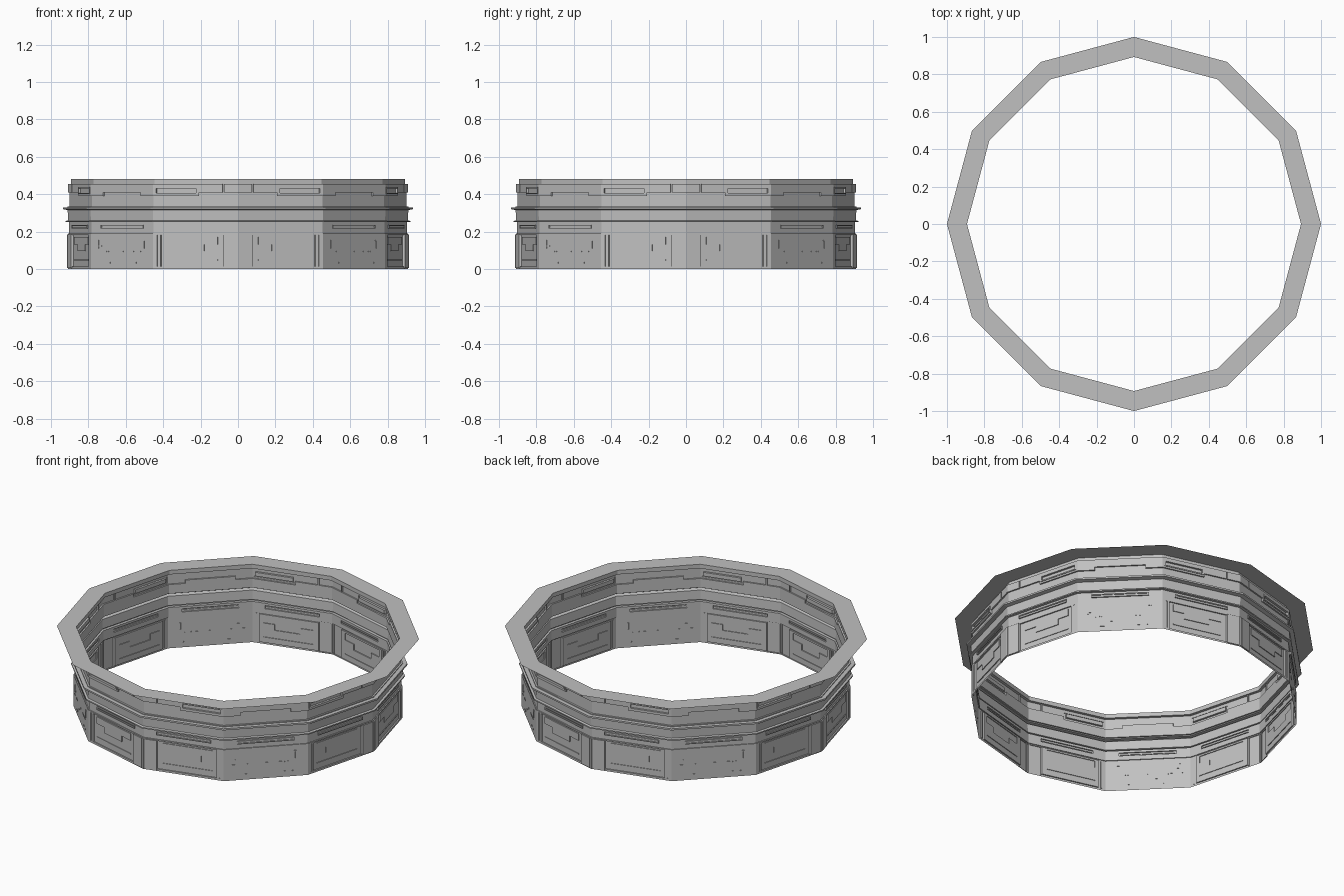
import bpy, bmesh, random
from math import cos, sin, radians
from mathutils import Vector

if "Cube" in bpy.data.objects:
    bpy.data.objects.remove(bpy.data.objects["Cube"], do_unlink=True)

random.seed(4)
SIDES = 12
GREY = (0.53, 0.53, 0.53, 1)
metal = bpy.data.materials.new("light grey metal")
metal.use_nodes = True
metal.diffuse_color = GREY
metal.node_tree.nodes["Principled BSDF"].inputs["Base Color"].default_value = GREY


def corner(i):
    a = radians(360 / SIDES * i)
    return Vector((cos(a), sin(a), 0))


def point(side, f, r, z):
    """Point at fraction f along one side of the twelve-sided ring."""
    return corner(side).lerp(corner(side + 1), f) * r + Vector((0, 0, z))


def finish(name, bm):
    bmesh.ops.remove_doubles(bm, verts=bm.verts, dist=0.0001)
    mesh = bpy.data.meshes.new(name)
    bm.to_mesh(mesh)
    bm.free()
    mesh.materials.append(metal)
    bpy.context.collection.objects.link(bpy.data.objects.new(name, mesh))


def quad(bm, points):
    bm.faces.new([bm.verts.new(p) for p in points])


def ring(name, profile):
    """Sheet lofted round the ring through (radius, height) points."""
    bm = bmesh.new()
    for i in range(SIDES):
        for (r0, z0), (r1, z1) in zip(profile, profile[1:]):
            quad(bm, [point(i, 0, r0, z0), point(i, 1, r0, z0),
                      point(i, 1, r1, z1), point(i, 0, r1, z1)])
    finish(name, bm)


def embossed_side(bm, side, r, z0, z1, rects):
    """One wall side with rectangles pushed in or out; later ones win."""
    fs = sorted({0, 1} | {f for q in rects for f in q[:2]})
    zs = sorted({z0, z1} | {z for q in rects for z in q[2:4]})

    def offset(a, b):
        if b < 0 or b >= len(zs) - 1:
            return 0
        f, z = (fs[a] + fs[a + 1]) / 2, (zs[b] + zs[b + 1]) / 2
        found = [q[4] for q in rects if q[0] < f < q[1] and q[2] < z < q[3]]
        return found[-1] if found else 0

    for a in range(len(fs) - 1):
        f0, f1 = fs[a], fs[a + 1]
        for b in range(len(zs)):
            o, below = offset(a, b), offset(a, b - 1)
            if o != below:
                quad(bm, [point(side, f0, r + below, zs[b]), point(side, f1, r + below, zs[b]),
                          point(side, f1, r + o, zs[b]), point(side, f0, r + o, zs[b])])
            if b == len(zs) - 1:
                continue
            lo, hi = zs[b], zs[b + 1]
            quad(bm, [point(side, f0, r + o, lo), point(side, f1, r + o, lo),
                      point(side, f1, r + o, hi), point(side, f0, r + o, hi)])
            if a + 2 < len(fs) and offset(a + 1, b) != o:
                n = offset(a + 1, b)
                quad(bm, [point(side, f1, r + o, lo), point(side, f1, r + n, lo),
                          point(side, f1, r + n, hi), point(side, f1, r + o, hi)])


def wall(name, r, z0, z1, framed, plain):
    """Each quarter has a framed side, a plain side and a mirrored framed side."""
    mirrored = [(1 - q[1], 1 - q[0], *q[2:]) for q in framed]
    bm = bmesh.new()
    for i in range(SIDES):
        embossed_side(bm, i, r, z0, z1, (framed, plain, mirrored)[i % 3])
    finish(name, bm)


# Lower wall: corner pillars, sunken panels with a stepped plate, small vents
panel = [
    (0, 0.17, 0.005, 0.185, 0.006),
    (0.012, 0.02, 0.005, 0.185, 0),
    (0.17, 0.91, 0.012, 0.182, -0.008),
    (0.24, 0.86, 0.13, 0.172, -0.003),
    (0.40, 0.72, 0.095, 0.13, -0.003),
    (0.24, 0.86, 0.045, 0.05, -0.004),
    (0.94, 0.955, 0.012, 0.182, -0.005),
]
vents = []
for _ in range(16):
    f = random.uniform(0.08, 0.88)
    z = random.choice((0.03, 0.06, 0.09, 0.12, 0.15))
    vents.append((f, f + random.choice((0.012, 0.03, 0.05)), z, z + 0.006, 0.003))
for f in (0.12, 0.85):
    vents.append((f, f + 0.01, 0.11, 0.155, 0.003))
wall("lower_wall", 0.909, 0, 0.19, panel, vents)

# Middle wall: one long raised bar on each side
bar = [(0.16, 0.84, 0.217, 0.236, 0.008), (0.17, 0.83, 0.223, 0.230, 0.003)]
wall("middle_wall", 0.903, 0.19, 0.25, bar, bar)

# Upper wall: stepped raised plate and a sunken window slot
upper_framed = [
    (0.18, 0.46, 0.41, 0.455, 0.009),
    (0.46, 1, 0.39, 0.455, 0.009),
    (0, 0.165, 0.41, 0.455, 0.009),
    (0.47, 0.98, 0.40, 0.437, 0.013),
    (0.49, 0.96, 0.407, 0.430, 0),
]
upper_plain = [
    (0, 0.2, 0.39, 0.455, 0.009),
    (0.2, 0.8, 0.41, 0.455, 0.009),
    (0.8, 1, 0.39, 0.455, 0.009),
]
wall("upper_wall", 0.901, 0.335, 0.455, upper_framed, upper_plain)

# Ledges, ribs and the flat rim joining the walls
ring("lower_ledge", [(0.909, 0.19), (0.903, 0.19)])
ring("ribs", [(0.903, 0.25), (0.921, 0.25), (0.921, 0.257), (0.908, 0.26),
              (0.911, 0.315), (0.935, 0.32), (0.935, 0.33), (0.911, 0.33),
              (0.911, 0.335), (0.901, 0.335)])
ring("top_collar", [(0.901, 0.455), (0.893, 0.455), (0.893, 0.48)])
ring("top_rim", [(1.0, 0.48), (0.893, 0.48)])
